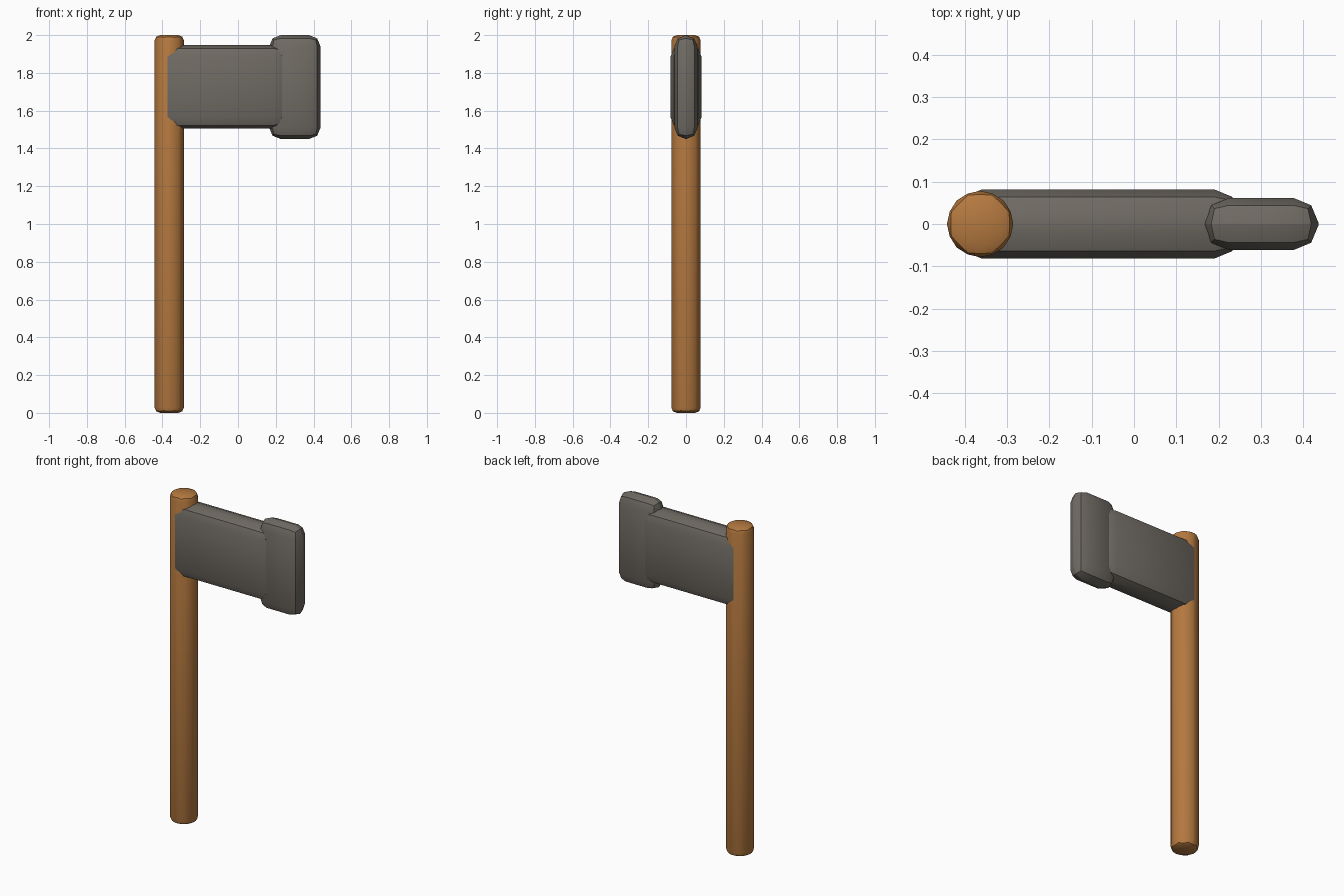
import bpy
from math import radians

if "Cube" in bpy.data.objects:
    bpy.data.objects.remove(bpy.data.objects["Cube"])


def material(name, rgb):
    m = bpy.data.materials.new(name)
    m.diffuse_color = (*rgb, 1)
    m.use_nodes = True
    m.node_tree.nodes["Principled BSDF"].inputs["Base Color"].default_value = m.diffuse_color
    return m


wood = material("wood", (0.46, 0.19, 0.05))
stone = material("stone", (0.16, 0.145, 0.125))


def finish(name, mat, width):
    """Soften every edge with a two-step bevel, then shade."""
    ob = bpy.context.object
    ob.name = name
    ob.data.materials.append(mat)
    bpy.ops.object.transform_apply(location=False, rotation=True, scale=True)
    b = ob.modifiers.new("bevel", "BEVEL")
    b.width = width
    b.segments = 2
    b.limit_method = 'ANGLE'
    b.angle_limit = radians(30)
    bpy.ops.object.modifier_apply(modifier=b.name)
    bpy.ops.object.shade_smooth_by_angle(angle=radians(30))
    return ob


def block(name, x, y, z):
    """Bevelled box from (min, max) ranges."""
    bpy.ops.mesh.primitive_cube_add(
        size=1, location=[(a + b) / 2 for a, b in (x, y, z)])
    bpy.context.object.scale = [b - a for a, b in (x, y, z)]
    finish(name, stone, 0.0605)


# Round wooden handle
bpy.ops.mesh.primitive_cylinder_add(
    vertices=8, radius=0.0845, depth=2, location=(-0.364, 0, 1),
    rotation=(0, 0, radians(22.5)))
finish("handle", wood, 0.03)

# Stone head and wider cutting blade
block("axe_head", (-0.42, 0.25), (-0.082, 0.082), (1.505, 1.947))
block("axe_blade", (0.165, 0.437), (-0.062, 0.062), (1.45, 2.0))
